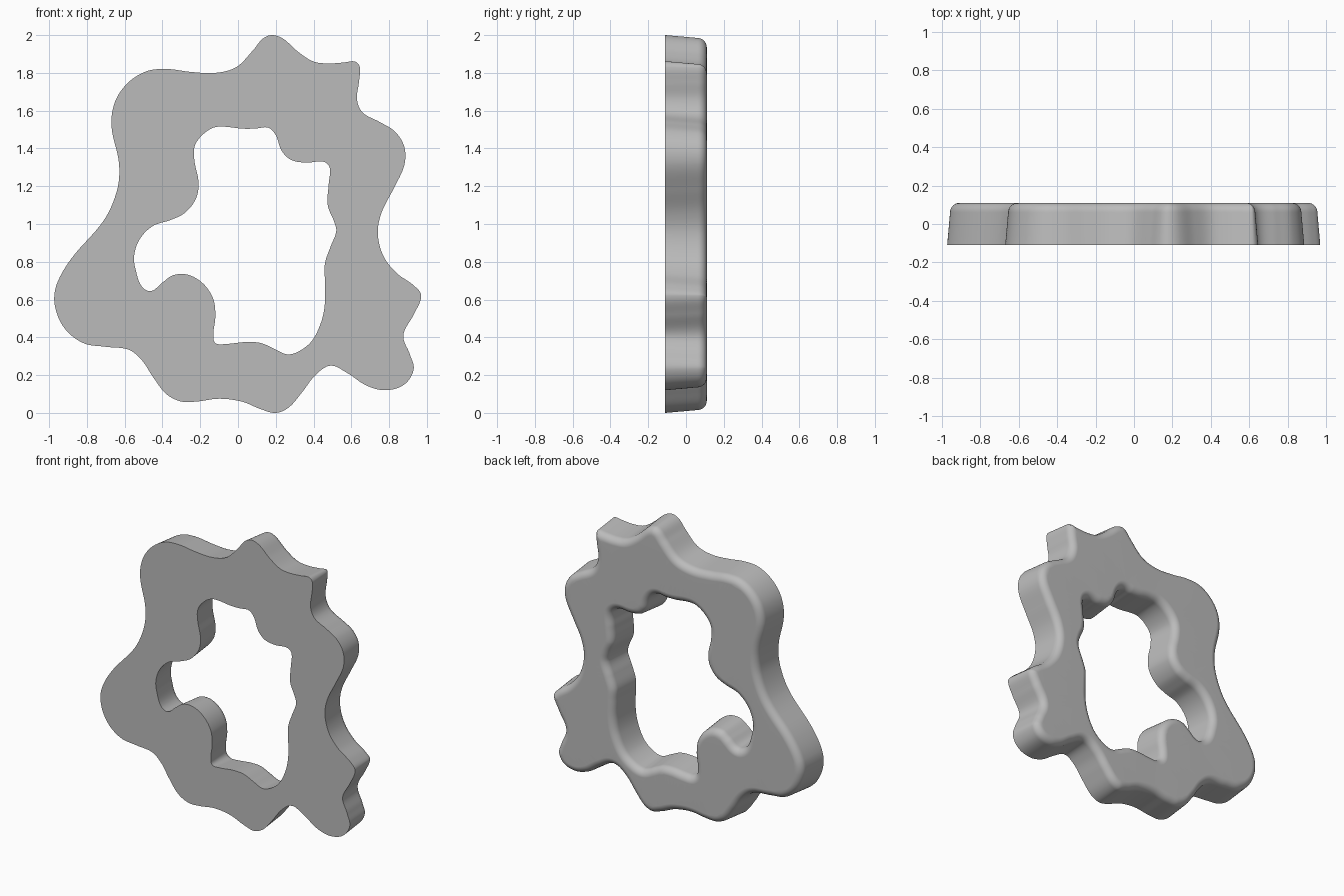
import bpy, bmesh
from math import sin, cos, pi, radians
from mathutils import Vector
from mathutils.geometry import interpolate_bezier

FRONT, BACK = -0.11, 0.11
DRAFT, ROUND = 0.015, 0.05
SEGMENTS, SAMPLES = 8, 8

if "Cube" in bpy.data.objects:
    bpy.data.objects.remove(bpy.data.objects["Cube"])

# Clockwise outline points (x, z) in hundredths of a unit
OUTER = [(18, 200), (24, 198), (32, 191), (40, 186), (48, 185), (56, 185.5),
         (62, 186), (64.5, 183), (64, 175), (63, 166), (66, 159), (75, 154),
         (83, 149), (88, 141), (88, 131), (82, 118), (76, 106), (74, 95),
         (77, 83), (84, 74), (93, 67.5), (97, 62), (93, 52), (87.5, 41),
         (91, 31), (93, 23), (88, 15), (78, 12), (68, 14.5), (58, 21),
         (49, 25), (41, 20), (34, 11), (27, 3), (20, 0), (12, 2), (2, 6),
         (-10, 7.5), (-22, 6), (-30, 6), (-38, 10), (-45, 19), (-51, 28),
         (-58, 33.5), (-70, 35), (-82, 37), (-92, 45), (-97, 57), (-96, 68),
         (-88, 82), (-71, 102), (-64, 118), (-63, 132), (-67, 152),
         (-65, 165), (-58, 175), (-48, 181), (-37, 182), (-25, 180.5),
         (-12, 180), (-1, 183), (8, 192), (13, 198)]
INNER = [(-7, 151.5), (2, 150.5), (9, 150.5), (16, 151), (20, 147), (23, 139),
         (28, 134), (36, 132.5), (45, 133), (48.5, 130), (48, 121),
         (47.5, 110), (51, 101), (52, 96), (49, 88), (46, 79), (46, 70),
         (46, 58), (44, 48), (39, 38), (32, 32.5), (26, 31), (19, 34),
         (12, 37), (4, 37.5), (-6, 36.5), (-12, 37), (-13, 42), (-12, 51),
         (-13, 60), (-18, 68), (-26, 73), (-34, 73), (-40, 69), (-46, 64.5),
         (-51, 67), (-54, 75), (-55, 83), (-52, 92), (-45, 99), (-36, 102),
         (-28, 106), (-22, 114), (-21, 123), (-23, 133), (-23, 141),
         (-19, 147), (-13, 151)]


def smooth_loop(points):
    """Sample a smooth closed curve through the points."""
    pts = [Vector(p) / 100 for p in points]
    n = len(pts)
    tangents = [(pts[(i + 1) % n] - pts[i - 1]).normalized() for i in range(n)]
    loop = []
    for i in range(n):
        a, b = pts[i], pts[(i + 1) % n]
        reach = (b - a).length / 3
        loop += interpolate_bezier(a, a + tangents[i] * reach,
                                   b - tangents[(i + 1) % n] * reach, b,
                                   SAMPLES + 1)[:-1]
    return [Vector((p[0], p[1])) for p in loop]


def offset_loop(loop, distance, side):
    """Move the loop sideways into the material, collapsing any folds."""
    n = len(loop)
    moved = []
    for i in range(n):
        t = (loop[(i + 1) % n] - loop[i - 1]).normalized()
        moved.append(loop[i] + Vector((t.y, -t.x)) * distance * side)
    good = [min((m - p).length for p in loop) > distance * 0.98 for m in moved]
    result = []
    for i in range(n):
        if good[i]:
            result.append(moved[i])
            continue
        before = next(k for k in range(1, n) if good[(i - k) % n])
        after = next(k for k in range(1, n) if good[(i + k) % n])
        result.append((moved[(i - before) % n] + moved[(i + after) % n]) / 2)
    return result


# Wall section: slightly drafted side, then a quarter round to the back
section = [(0, FRONT)]
for s in range(SEGMENTS + 1):
    angle = s / SEGMENTS * pi / 2
    section.append((DRAFT + ROUND * (1 - cos(angle)),
                    BACK - ROUND + ROUND * sin(angle)))


def add_wall(bm, points, side):
    loop = smooth_loop(points)
    rows = []
    for inset, y in section:
        row = offset_loop(loop, inset, side) if inset else loop
        rows.append([bm.verts.new((p.x, y, p.y)) for p in row])
    for low, high in zip(rows, rows[1:]):
        for i in range(len(low)):
            bm.faces.new((low[i - 1], low[i], high[i], high[i - 1]))


bm = bmesh.new()
add_wall(bm, OUTER, 1)
add_wall(bm, INNER, -1)
bmesh.ops.remove_doubles(bm, verts=bm.verts[:], dist=0.0002)

# Flat front and back faces
rims = [e for e in bm.edges if e.is_boundary]
for direction in (-1, 1):
    rim = [e for e in rims if e.verts[0].co.y * direction > 0]
    bmesh.ops.triangle_fill(bm, edges=rim, use_beauty=True,
                            normal=(0, direction, 0))
bmesh.ops.recalc_face_normals(bm, faces=bm.faces[:])

mesh = bpy.data.meshes.new("wavy_ring")
bm.to_mesh(mesh)
bm.free()
ring = bpy.data.objects.new("wavy_ring", mesh)
bpy.context.collection.objects.link(ring)

# Single plain grey
grey = bpy.data.materials.new("plain_grey")
grey.use_nodes = True
colour = (0.5, 0.5, 0.5, 1)
grey.diffuse_color = colour
grey.node_tree.nodes["Principled BSDF"].inputs["Base Color"].default_value = colour
mesh.materials.append(grey)

bpy.context.view_layer.objects.active = ring
ring.select_set(True)
bpy.ops.object.shade_smooth_by_angle(angle=radians(35))
normals = ring.modifiers.new("even_shading", 'WEIGHTED_NORMAL')
normals.keep_sharp = True
